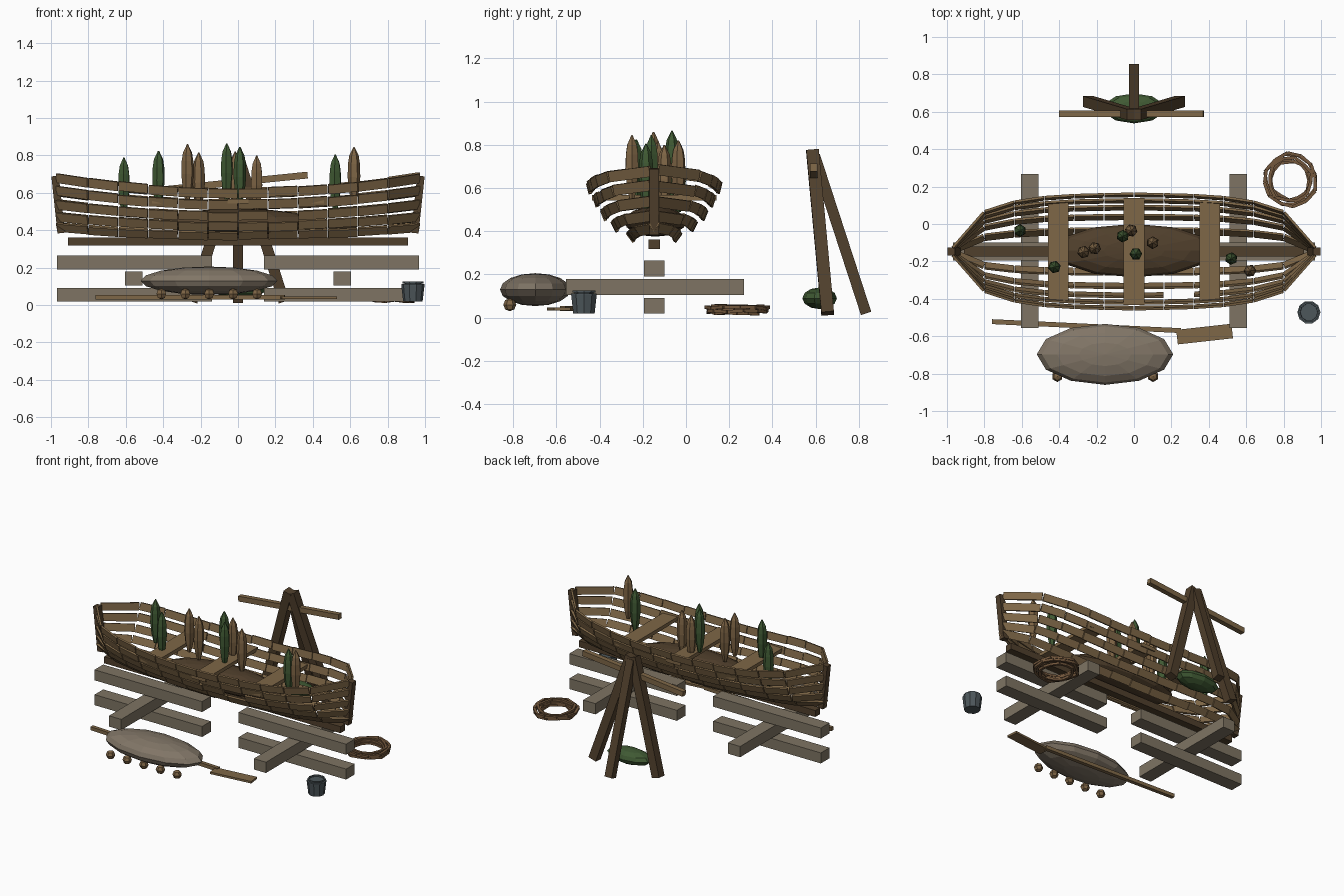
import bpy, bmesh, math, random
from mathutils import Vector, Matrix

random.seed(4)
cube = bpy.data.objects.get("Cube")
if cube:
    bpy.data.objects.remove(cube)


def material(name, colour):
    m = bpy.data.materials.new(name)
    m.use_nodes = True
    m.diffuse_color = (*colour, 1)
    bsdf = next(n for n in m.node_tree.nodes if n.type == 'BSDF_PRINCIPLED')
    bsdf.inputs["Base Color"].default_value = (*colour, 1)
    return m


plank = material("plank_wood", (0.21, 0.135, 0.063))
dark = material("dark_wood", (0.08, 0.05, 0.025))
timber = material("weathered_timber", (0.21, 0.175, 0.125))
hide = material("pale_hide", (0.22, 0.18, 0.135))
green = material("leaf_green", (0.05, 0.1, 0.033))
tan = material("tan_brown", (0.21, 0.13, 0.06))
rope = material("rope_brown", (0.17, 0.095, 0.045))
metal = material("grey_metal", (0.075, 0.095, 0.105))


def finish(name, bm, mat):
    bmesh.ops.recalc_face_normals(bm, faces=bm.faces)
    mesh = bpy.data.meshes.new(name)
    bm.to_mesh(mesh)
    bm.free()
    mesh.materials.append(mat)
    obj = bpy.data.objects.new(name, mesh)
    bpy.context.collection.objects.link(obj)
    return obj


def add_beam(bm, p, q, w, h, hint=(0, 0, 1)):
    """Square bar from p to q: w across, h along the hint direction."""
    p, q = Vector(p), Vector(q)
    d = (q - p).normalized()
    side = d.cross(Vector(hint)).normalized()
    up = side.cross(d)
    rings = [[bm.verts.new(e + side * w / 2 * a + up * h / 2 * b)
              for a, b in ((-1, -1), (1, -1), (1, 1), (-1, 1))] for e in (p, q)]
    for r in rings:
        bm.faces.new(r)
    for i in range(4):
        j = (i + 1) % 4
        bm.faces.new((rings[0][i], rings[0][j], rings[1][j], rings[1][i]))


def beam(name, p, q, w, h, mat, hint=(0, 0, 1)):
    bm = bmesh.new()
    add_beam(bm, p, q, w, h, hint)
    return finish(name, bm, mat)


def blob(name, centre, radii, mat, seg=12, rings=8):
    bm = bmesh.new()
    m = Matrix.Translation(centre) @ Matrix.Diagonal((*radii, 1))
    bmesh.ops.create_uvsphere(bm, u_segments=seg, v_segments=rings, radius=1, matrix=m)
    return finish(name, bm, mat)


def lathe(name, centre, profile, seg, mat, turn=0.0):
    """Closed turned shape from (radius, height) points."""
    bm = bmesh.new()
    rings = [[bm.verts.new(Vector(centre) + Vector((r * math.cos(a), r * math.sin(a), z)))
              for a in (turn + math.tau * i / seg for i in range(seg))] for r, z in profile]
    for lo, hi in zip(rings, rings[1:]):
        for i in range(seg):
            j = (i + 1) % seg
            bm.faces.new((lo[i], lo[j], hi[j], hi[i]))
    bm.faces.new(rings[0])
    bm.faces.new(rings[-1])
    return finish(name, bm, mat)


# Boat hull: five strakes of separate planks on each side
BOAT_Y = -0.147
stations = [0, 0.16, 0.32, 0.48, 0.64, 0.8, 0.97]
taper = [1, 0.99, 0.975, 0.94, 0.86, 0.69, 0.05]
widths = [0.11, 0.185, 0.235, 0.272, 0.303]
heights = [0.372, 0.42, 0.475, 0.537, 0.6]
for row, (w, z) in enumerate(zip(widths, heights)):
    rise = 0.045 + 0.009 * row
    lean = (0.75, 0.5, 0.4, 0.3, 0.25)[row]
    for side, label in ((-1, "right"), (1, "left")):
        bm = bmesh.new()
        for end in (-1, 1):
            pts = [Vector((end * x, BOAT_Y + side * w * t, z + rise * (x / 0.97) ** 2))
                   for x, t in zip(stations, taper)]
            for i, (a, b) in enumerate(zip(pts, pts[1:])):
                if row == 2 and side < 0 and end > 0 and i == 1:
                    continue    # lost plank
                jog = Vector((0, 0, random.uniform(-0.004, 0.004)))
                add_beam(bm, a.lerp(b, 0.015) + jog, a.lerp(b, 0.985) + jog,
                         0.013, 0.05, (0, side * lean, 1))
        finish(f"strake_{row + 1}_{label}", bm, plank)

# Keel, stem posts, thwarts and the dark bundle inside
beam("keel", (-0.91, BOAT_Y, 0.34), (0.91, BOAT_Y, 0.34), 0.052, 0.045, dark)
for s, label in ((-1, "right"), (1, "left")):
    beam(f"stem_post_{label}", (s * 0.945, BOAT_Y, 0.385), (s * 0.978, BOAT_Y, 0.69),
         0.042, 0.04, dark, (1, 0, 0))
for x, half, label in ((-0.405, 0.265, "right"), (0, 0.287, "middle"), (0.405, 0.265, "left")):
    beam(f"thwart_{label}", (x, BOAT_Y - half, 0.555), (x, BOAT_Y + half, 0.555),
         0.11, 0.025, plank)
blob("hull_bundle", (0, BOAT_Y + 0.005, 0.445), (0.43, 0.143, 0.07), dark)

# Upright pointed bundles standing in the boat: x, y, top
bundles = {
    "green": (green, [(-0.61, -0.035, 0.79), (-0.425, -0.23, 0.825), (-0.06, -0.065, 0.865),
                      (0.01, -0.16, 0.845), (0.52, -0.185, 0.805)]),
    "tan": (tan, [(-0.27, -0.15, 0.86), (-0.21, -0.13, 0.815), (-0.015, -0.035, 0.82),
                  (0.1, -0.1, 0.8), (0.62, -0.25, 0.845)]),
}
shape = [(0.012, -0.3), (0.026, -0.24), (0.034, -0.16), (0.032, -0.09), (0.025, -0.045), (0.003, 0)]
for label, (mat, places) in bundles.items():
    for i, p in enumerate(places):
        lathe(f"{label}_bundle_{i + 1}", p, shape, 6, mat, random.uniform(0, 1))

# Timber stocks under the boat
for s, label in ((-1, "right"), (1, "left")):
    for z, level in ((0.055, "lower"), (0.228, "upper")):
        beam(f"{level}_stock_{label}", (s * 0.14, BOAT_Y, z), (s * 0.968, BOAT_Y, z),
             0.095, 0.073, timber)
    beam(f"cross_stock_{label}", (s * 0.557, -0.555, 0.142), (s * 0.557, 0.268, 0.142),
         0.094, 0.075, timber)

# Tripod with its crossbar and the green bundle beneath
for s, label in ((-1, "right"), (1, "left")):
    beam(f"tripod_leg_{label}", (s * 0.01, 0.585, 0.77), (s * 0.245, 0.655, 0.02),
         0.058, 0.058, dark, (0, 1, 0))
beam("tripod_leg_back", (0, 0.595, 0.75), (0, 0.833, 0.02), 0.055, 0.05, dark, (0, 1, 0))
beam("tripod_crossbar", (-0.4, 0.59, 0.617), (0.372, 0.59, 0.695), 0.034, 0.036, plank)
blob("green_ground_bundle", (0, 0.618, 0.09), (0.165, 0.08, 0.05), green, 10, 6)

# Pale hide bundle with a row of small floats
blob("hide_bundle", (-0.155, -0.697, 0.13), (0.365, 0.163, 0.076), hide)
for i in range(5):
    blob(f"float_{i + 1}", (-0.41 + 0.128 * i, -0.815, 0.06), (0.03, 0.03, 0.03), tan, 6, 4)

# Paddle
beam("paddle_shaft", (-0.76, -0.522, 0.042), (0.25, -0.57, 0.042), 0.026, 0.024, plank)
beam("paddle_blade", (0.23, -0.605, 0.04), (0.525, -0.572, 0.04), 0.078, 0.014, plank)

# Coiled rope: several uneven loops
for k in range(5):
    bm = bmesh.new()
    base = 0.104 + 0.028 * (k % 2) + 0.003 * k
    pts = [Vector((0.835 + r * math.cos(a), 0.235 + r * math.sin(a),
                   0.022 + 0.008 * k + random.uniform(-0.005, 0.005)))
           for a in (math.tau * (i + 0.4 * k) / 12 for i in range(12))
           for r in (base + random.uniform(-0.008, 0.008),)]
    for a, b in zip(pts, pts[1:] + pts[:1]):
        add_beam(bm, a, b, 0.017, 0.015)
    finish(f"rope_loop_{k + 1}", bm, rope)

# Bucket with raised rim
lathe("bucket", (0.935, -0.472, 0.02),
      [(0.052, 0), (0.062, 0.085), (0.062, 0.092), (0.045, 0.092), (0.043, 0.075)], 10, metal)
lathe("bucket_rim", (0.935, -0.472, 0.116),
      [(0.047, 0), (0.056, 0), (0.056, 0.009), (0.047, 0.009), (0.044, -0.015)], 10, metal)
